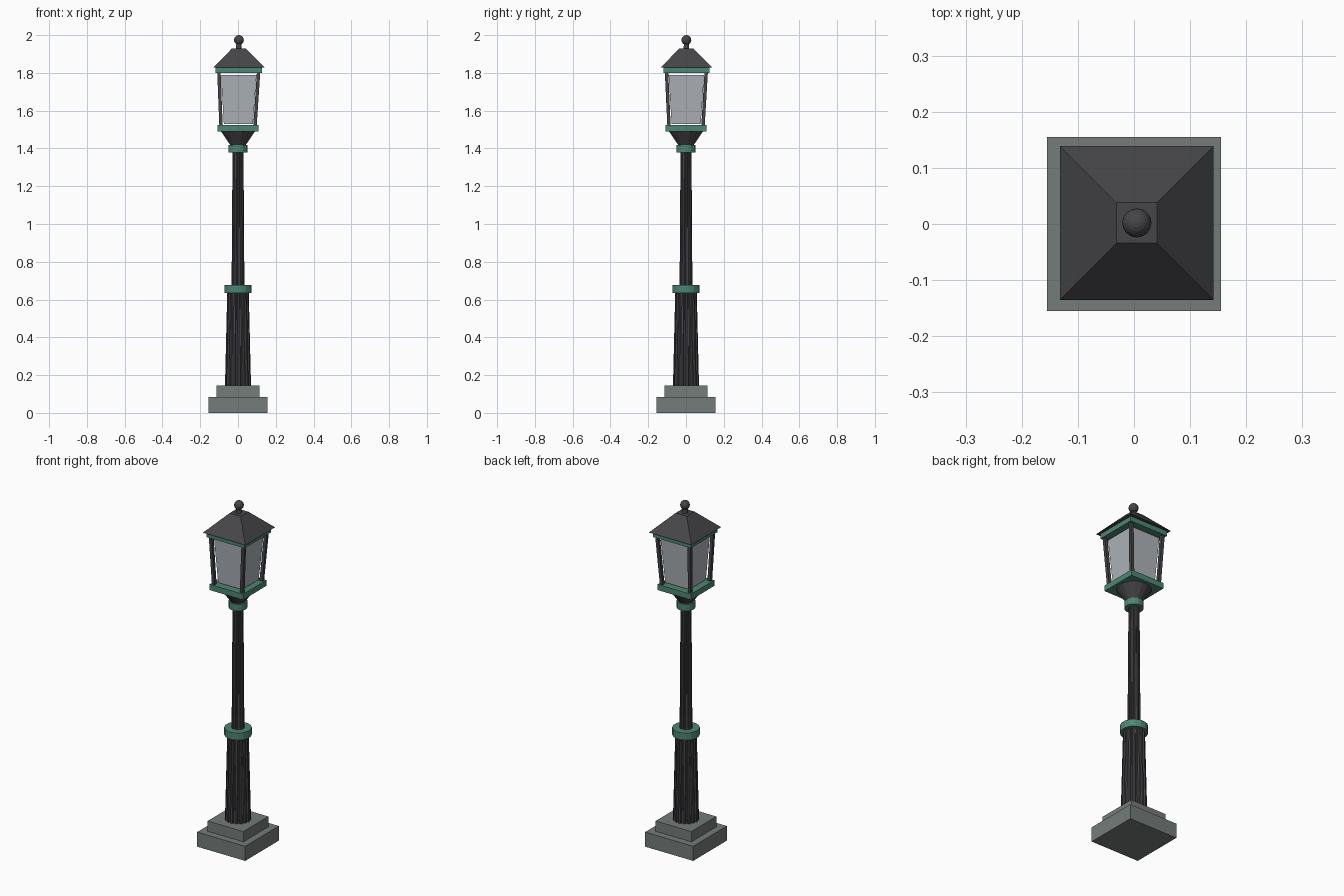
import bpy, math

if "Cube" in bpy.data.objects:
    bpy.data.objects.remove(bpy.data.objects["Cube"])

LX, LY = 0.004, 0.002  # the lantern head sits slightly off centre


def material(name, rgb):
    m = bpy.data.materials.new(name)
    m.diffuse_color = (*rgb, 1)
    m.use_nodes = True
    m.node_tree.nodes["Principled BSDF"].inputs["Base Color"].default_value = m.diffuse_color
    return m


IRON = material("dark iron", (0.061, 0.061, 0.067))
GREEN = material("green trim", (0.076, 0.24, 0.17))
STONE = material("grey stone", (0.175, 0.2, 0.19))
GLASS = material("pale glass", (0.42, 0.45, 0.48))


def loft(name, rings, mat):
    """Closed solid through rings that have the same number of points."""
    n = len(rings[0])
    verts = [p for r in rings for p in r]
    faces = [tuple(reversed(range(n))),
             tuple(range(len(verts) - n, len(verts)))]
    for k in range(len(rings) - 1):
        for i in range(n):
            j = (i + 1) % n
            faces.append((k * n + i, k * n + j, (k + 1) * n + j, (k + 1) * n + i))
    me = bpy.data.meshes.new(name)
    me.from_pydata(verts, [], faces)
    me.materials.append(mat)
    ob = bpy.data.objects.new(name, me)
    bpy.context.collection.objects.link(ob)
    return ob


def square(h, z, x=0, y=0):
    return [(x - h, y - h, z), (x + h, y - h, z), (x + h, y + h, z), (x - h, y + h, z)]


def circle(r, z, n=16, x=0, y=0):
    return [(x + r * math.cos(2 * math.pi * (i + 0.5) / n),
             y + r * math.sin(2 * math.pi * (i + 0.5) / n), z) for i in range(n)]


def fluted(r, z, flutes):
    """Circle with alternating flat ridges and grooves."""
    pts = []
    for i in range(flutes):
        for off, k in ((0.0, 1), (0.4, 1), (0.55, 0.87), (0.85, 0.87)):
            a = 2 * math.pi * (i + off) / flutes
            pts.append((r * k * math.cos(a), r * k * math.sin(a), z))
    return pts


# stepped stone base
loft("base_plinth", [square(0.155, 0), square(0.155, 0.085)], STONE)
loft("base_step", [square(0.115, 0.085), square(0.115, 0.145)], STONE)

# fluted pole
loft("lower_pole", [fluted(0.069, 0.14, 16), fluted(0.057, 0.64, 16)], IRON)
loft("upper_pole", [fluted(0.034, 0.67, 12), fluted(0.029, 1.385, 12)], IRON)

# green collars
loft("middle_collar", [circle(0.073, 0.636), circle(0.073, 0.678)], GREEN)
loft("top_collar", [circle(0.05, 1.378), circle(0.05, 1.417)], GREEN)

# funnel under the lantern
loft("lantern_funnel", [circle(0.036, 1.41), circle(0.093, 1.492)], IRON)

# lantern frame
loft("lantern_floor", [square(0.108, 1.49), square(0.108, 1.523)], GREEN)
loft("lantern_top_band", [square(0.122, 1.80, LX, LY), square(0.122, 1.83, LX, LY)], GREEN)
loft("lantern_glass", [square(0.077, 1.53, LX / 2, LY / 2),
                       square(0.094, 1.79, LX, LY)], GLASS)
for sx in (-1, 1):
    for sy in (-1, 1):
        loft("corner_post", [square(0.009, 1.52, sx * 0.09, sy * 0.09),
                             square(0.009, 1.805, LX + sx * 0.105, LY + sy * 0.105)], IRON)

# roof and finial
loft("roof", [square(0.137, 1.828, LX + 0.001, LY), square(0.036, 1.93, LX + 0.001, LY)], IRON)
loft("finial_neck", [circle(0.016, 1.925, 12, LX, LY), circle(0.013, 1.96, 12, LX, LY)], IRON)
bpy.ops.mesh.primitive_uv_sphere_add(segments=16, ring_count=10, radius=0.026,
                                     location=(LX + 0.001, LY, 1.974))
ball = bpy.context.object
ball.name = "finial_ball"
ball.data.materials.append(IRON)
